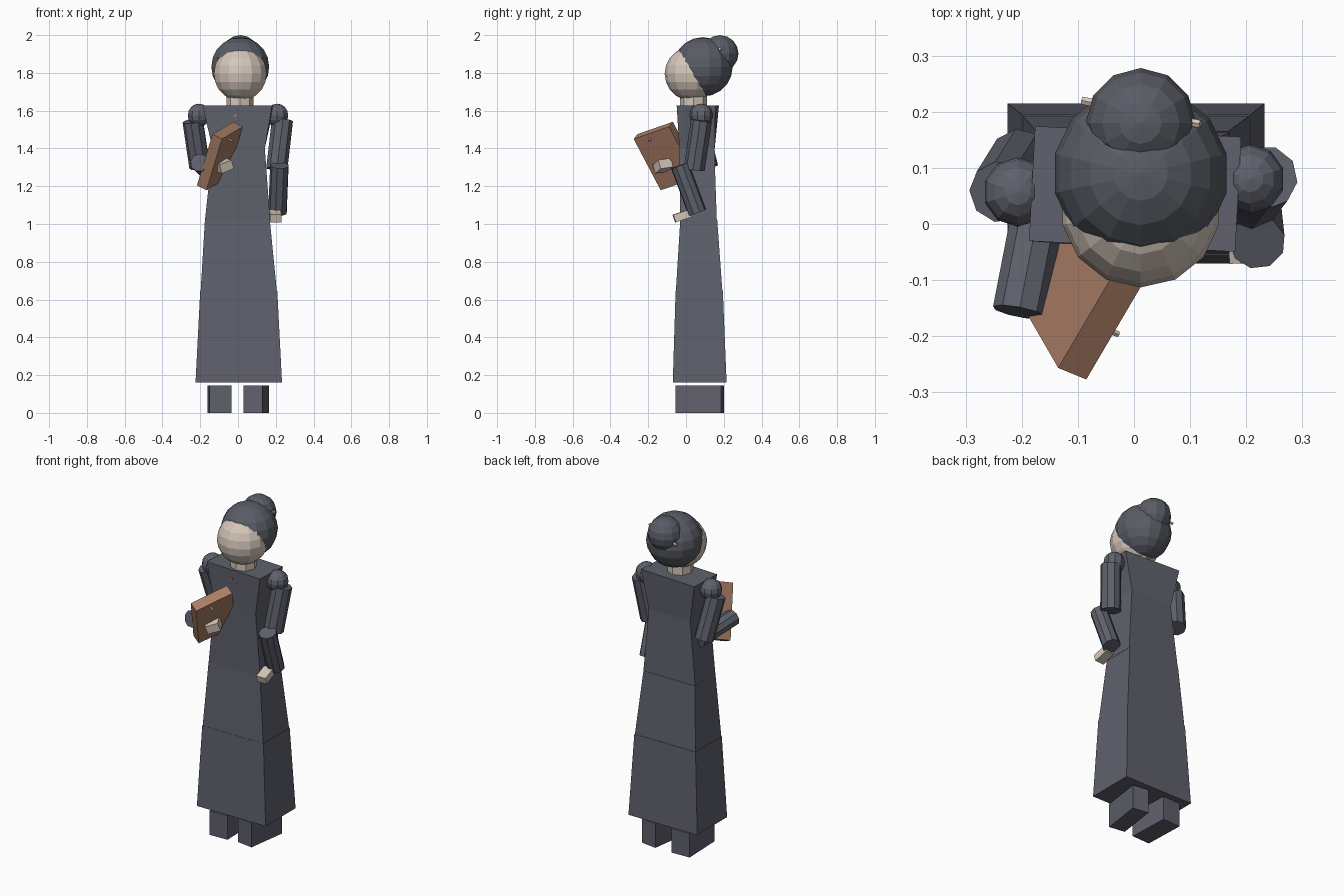
import bpy, bmesh, math
from mathutils import Vector, Matrix

if "Cube" in bpy.data.objects:
    bpy.data.objects.remove(bpy.data.objects["Cube"])


def material(name, rgb):
    m = bpy.data.materials.new(name)
    m.diffuse_color = (*rgb, 1)
    m.use_nodes = True
    m.node_tree.nodes["Principled BSDF"].inputs["Base Color"].default_value = m.diffuse_color
    return m


CLOTH = material("dark_grey_cloth", (0.115, 0.12, 0.15))
HAIR = material("slate_hair", (0.10, 0.108, 0.13))
SKIN = material("pale_skin", (0.67, 0.57, 0.49))
LEATHER = material("brown_leather", (0.40, 0.205, 0.13))


def finish(name, bm, mat):
    bmesh.ops.recalc_face_normals(bm, faces=bm.faces)
    me = bpy.data.meshes.new(name)
    bm.to_mesh(me)
    bm.free()
    me.materials.append(mat)
    ob = bpy.data.objects.new(name, me)
    bpy.context.collection.objects.link(ob)
    return ob


def frustum(name, low, high, mat, turn=0):
    """Tapered block; each end is (x0, x1, y0, y1, z), the top may be turned."""
    bm = bmesh.new()
    rings = []
    for (x0, x1, y0, y1, z), a in ((low, 0), (high, turn)):
        c = Vector(((x0 + x1) / 2, (y0 + y1) / 2, z))
        rot = Matrix.Rotation(math.radians(a), 3, 'Z')
        corners = ((x0, y0), (x1, y0), (x1, y1), (x0, y1))
        rings.append([bm.verts.new(c + rot @ (Vector((x, y, z)) - c)) for x, y in corners])
    a, b = rings
    bm.faces.new(a)
    bm.faces.new(b)
    for i in range(4):
        j = (i + 1) % 4
        bm.faces.new((a[i], a[j], b[j], b[i]))
    return finish(name, bm, mat)


def box(name, centre, size, mat, rot=(0, 0, 0)):
    bm = bmesh.new()
    bmesh.ops.create_cube(bm, size=1, matrix=Matrix.Diagonal((*size, 1)))
    ob = finish(name, bm, mat)
    ob.location = centre
    ob.rotation_euler = [math.radians(a) for a in rot]
    return ob


def ball(name, centre, r, mat, segs=14, rings=10, drop=None):
    bm = bmesh.new()
    bmesh.ops.create_uvsphere(bm, u_segments=segs, v_segments=rings, radius=r,
                              matrix=Matrix.Translation(centre))
    if drop:
        gone = [f for f in bm.faces if drop(f.calc_center_median())]
        bmesh.ops.delete(bm, geom=gone, context='FACES')
    return finish(name, bm, mat)


def rod(name, start, end, r, mat, sides=9):
    a, b = Vector(start), Vector(end)
    d = b - a
    bm = bmesh.new()
    bmesh.ops.create_cone(bm, cap_ends=True, segments=sides, radius1=r, radius2=r, depth=d.length,
                          matrix=Matrix.Translation((a + b) / 2) @ d.to_track_quat('Z', 'Y').to_matrix().to_4x4())
    return finish(name, bm, mat)


# Dress, from hem to shoulders
frustum("skirt_lower", (-.225, .233, -.07, .215, .16), (-.2, .208, -.055, .195, .645), CLOTH)
frustum("skirt_upper", (-.198, .206, -.054, .193, .64), (-.175, .168, -.03, .165, 1.025), CLOTH)
frustum("hips", (-.175, .17, -.03, .163, 1.02), (-.15, .153, -.033, .155, 1.25), CLOTH)
frustum("waist", (-.15, .153, -.033, .155, 1.25), (-.135, .142, -.035, .152, 1.4), CLOTH)
frustum("chest", (-.135, .142, -.035, .152, 1.4), (-.182, .186, -.04, .165, 1.627), CLOTH, -3)
box("dress_button", (-.015, -.041, 1.575), (.012, .008, .012), LEATHER)

# Shoes
box("left_shoe", (-.097, .072, .0725), (.118, .25, .145), CLOTH, (0, 0, 2))
box("right_shoe", (.097, .072, .0725), (.1, .245, .145), CLOTH, (0, 0, -8))

# Neck and head
rod("neck", (.01, .04, 1.6), (.01, .04, 1.72), .072, SKIN, 8)
ball("face", (.012, .03, 1.795), .143, SKIN)


def face_opening(c):
    return (c.y < .06 and c.z < 1.74) or (c.y < -.01 and c.z < 1.9 and abs(c.x - .012) < .115)


ball("hair", (.012, .09, 1.832), .157, HAIR, drop=face_opening)
ball("hair_bun", (.012, .18, 1.902), .098, HAIR, 12, 8)
rod("hair_pin", (-.092, .22, 1.87), (.118, .178, 1.928), .008, SKIN, 6)

# Right arm hanging, forearm swung back
ball("right_shoulder", (.207, .08, 1.575), .062, CLOTH, 10, 8)
rod("right_upper_arm", (.235, .083, 1.55), (.205, .045, 1.29), .057, CLOTH)
rod("right_forearm", (.22, -.033, 1.31), (.21, .06, 1.06), .05, CLOTH)
box("right_hand", (.197, -.02, 1.043), (.06, .09, .042), SKIN, (18, 0, 4))

# Left arm bent forward
ball("left_shoulder", (-.207, .057, 1.575), .062, CLOTH, 10, 8)
rod("left_upper_arm", (-.238, .057, 1.545), (-.202, .115, 1.3), .056, CLOTH)
rod("left_forearm", (-.155, .1, 1.275), (-.205, -.157, 1.325), .048, CLOTH)
box("left_hand", (-.077, -.122, 1.308), (.075, .075, .05), SKIN, (8, -20, 25))

# Book held tilted against the chest, built on its own axes
corner = Vector((-.085, -.277, 1.45))
u = Vector((.11, .187, .065))
v = Vector((-.08, .147, -.27))
n = u.cross(v).normalized()
v = n.cross(u).normalized() * v.length
basis = Matrix((u.normalized(), v.normalized(), n)).transposed().to_4x4()
book = box("book", (0, 0, 0), (u.length, v.length, .06), LEATHER)
book.matrix_world = Matrix.Translation(corner + u / 2 + v / 2 + n * .03) @ basis

# Small pen standing out of the book cover
pen = corner + u * .4 + v * .1
rod("pen", pen + n * .01, pen - n * .025, .006, SKIN, 6)
